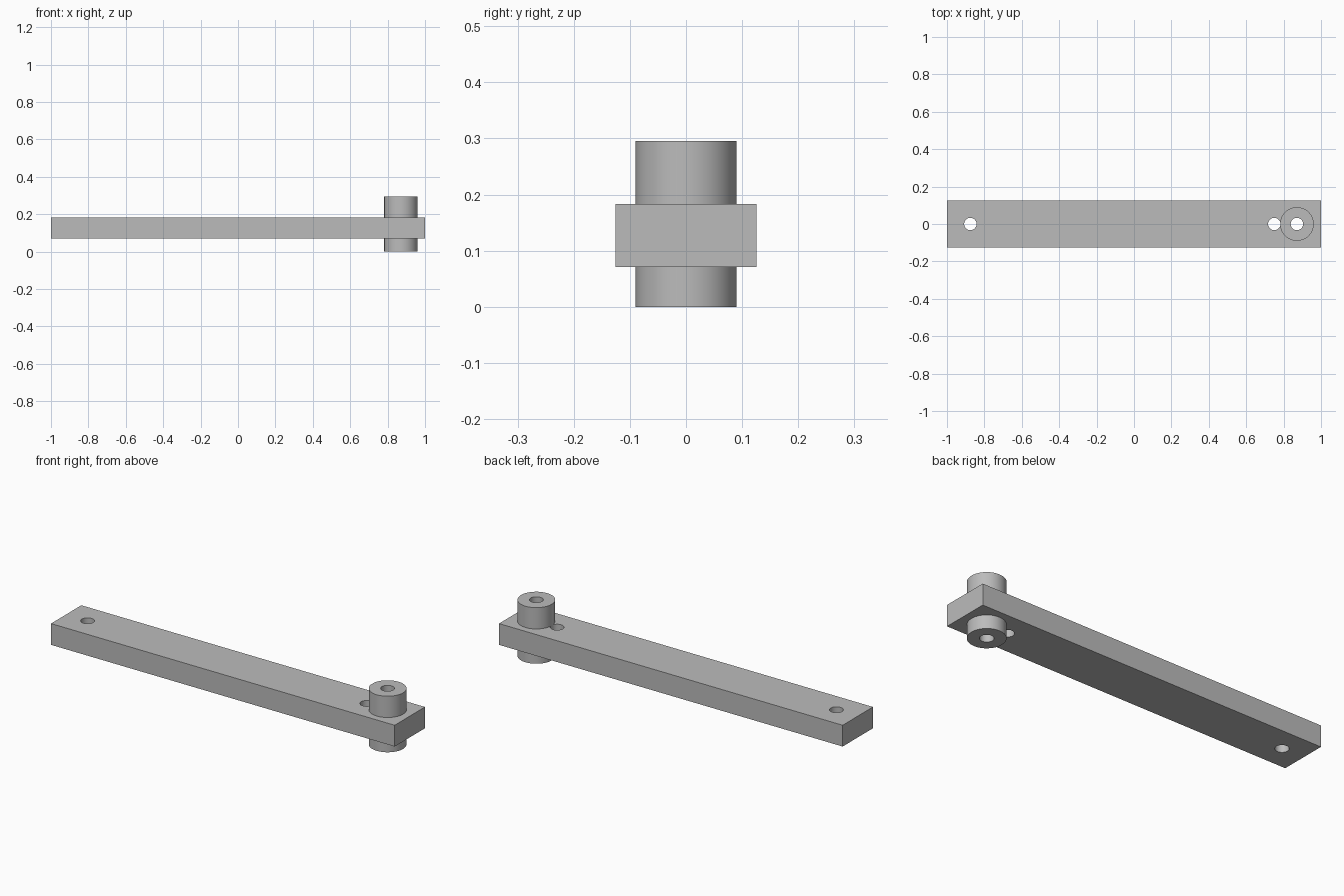
import bpy

cube = bpy.data.objects.get("Cube")
if cube:
    bpy.data.objects.remove(cube, do_unlink=True)

# Single grey material
grey = bpy.data.materials.new("plain grey")
grey.use_nodes = True
colour = (0.5, 0.5, 0.5, 1)
grey.diffuse_color = colour
grey.node_tree.nodes["Principled BSDF"].inputs["Base Color"].default_value = colour

BAR_BOTTOM, BAR_TOP = 0.071, 0.183
BOSS_TOP = 0.295
BOSS_X = 0.871


def cylinder(name, x, radius, bottom, top, sides=64):
    bpy.ops.mesh.primitive_cylinder_add(
        vertices=sides, radius=radius, depth=top - bottom,
        location=(x, 0, (bottom + top) / 2))
    obj = bpy.context.object
    obj.name = name
    obj.data.materials.append(grey)
    return obj


def combine(target, other, operation):
    mod = target.modifiers.new(operation.title(), 'BOOLEAN')
    mod.operation = operation
    mod.solver = 'EXACT'
    mod.object = other
    bpy.context.view_layer.objects.active = target
    bpy.ops.object.modifier_apply(modifier=mod.name)
    bpy.data.objects.remove(other, do_unlink=True)


# Flat bar
bpy.ops.mesh.primitive_cube_add(size=1, location=(0, 0, (BAR_BOTTOM + BAR_TOP) / 2))
bar = bpy.context.object
bar.name = "lever_arm"
bar.scale = (2, 0.252, BAR_TOP - BAR_BOTTOM)
bpy.ops.object.transform_apply(location=False, rotation=False, scale=True)
bar.data.materials.append(grey)

# Round boss through the bar, then three through holes
combine(bar, cylinder("boss", BOSS_X, 0.09, 0, BOSS_TOP), 'UNION')
for x in (-0.875, 0.75, BOSS_X):
    combine(bar, cylinder("hole_cutter", x, 0.033, -0.1, BOSS_TOP + 0.1), 'DIFFERENCE')

# Smooth round walls, sharp edges
bpy.ops.object.select_all(action='DESELECT')
bar.select_set(True)
bpy.context.view_layer.objects.active = bar
bpy.ops.object.shade_smooth_by_angle()
